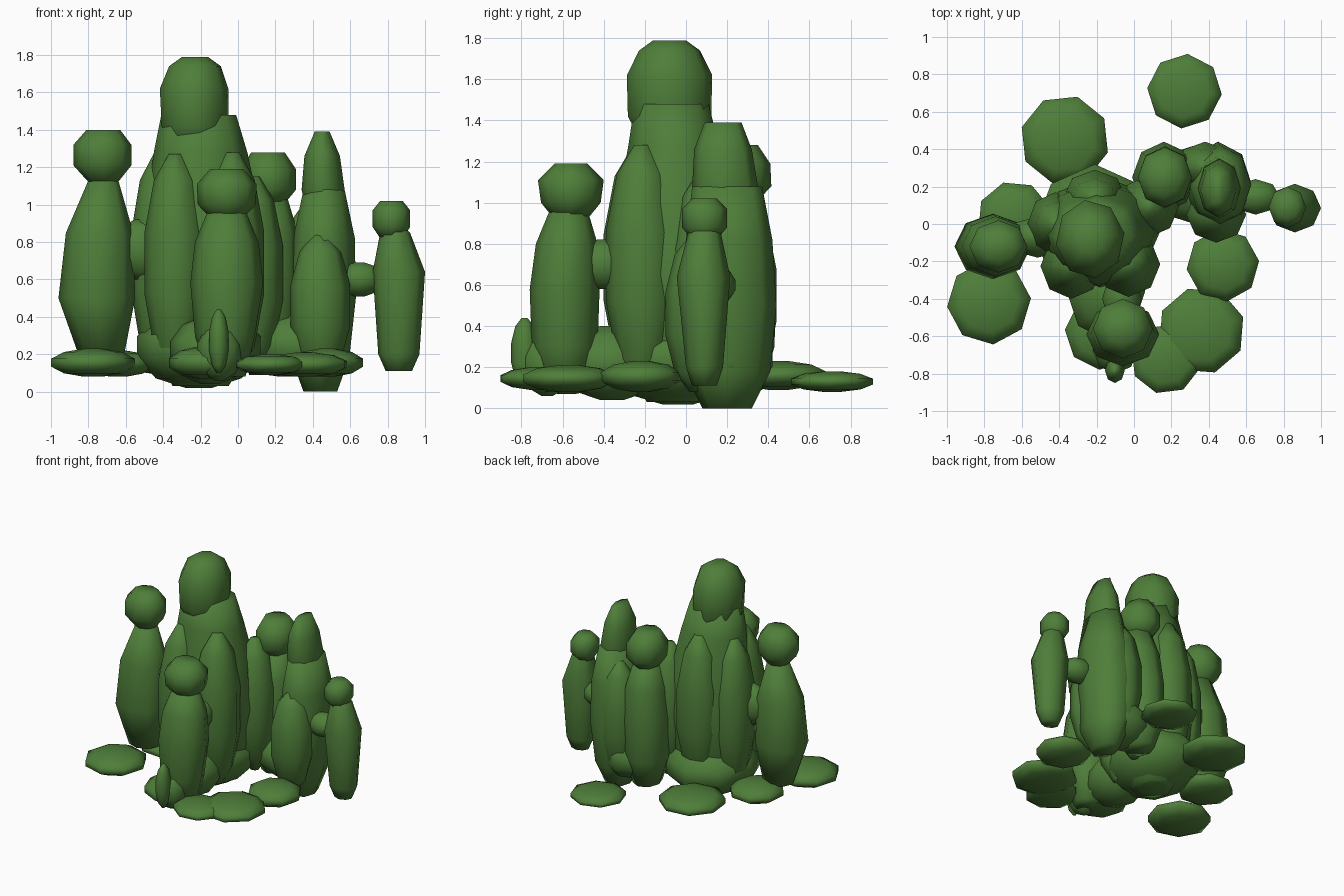
import bpy, bmesh, math

green = bpy.data.materials.new("leaf green")
green.diffuse_color = (0.078, 0.21, 0.042, 1)
SIDES = 8


def finish(name, bm):
    bmesh.ops.recalc_face_normals(bm, faces=bm.faces)
    mesh = bpy.data.meshes.new(name)
    bm.to_mesh(mesh)
    bm.free()
    mesh.materials.append(green)
    for p in mesh.polygons:
        p.use_smooth = True
    ob = bpy.data.objects.new(name, mesh)
    bpy.context.collection.objects.link(ob)
    return ob


def column(name, rings, turn=0.0):
    """Stack of eight-sided rings (x, y, z, x radius, y radius), capped."""
    bm = bmesh.new()
    loops = []
    for x, y, z, rx, ry in rings:
        loops.append([bm.verts.new((x + rx * math.cos(turn + math.tau * i / SIDES),
                                    y + ry * math.sin(turn + math.tau * i / SIDES), z))
                      for i in range(SIDES)])
    for a, b in zip(loops, loops[1:]):
        for i in range(SIDES):
            j = (i + 1) % SIDES
            bm.faces.new((a[i], a[j], b[j], b[i]))
    bm.faces.new(loops[0][::-1])
    bm.faces.new(loops[-1])
    return finish(name, bm)


def blob(name, x0, x1, y0, y1, z0, z1, turn=0.0):
    """Low-poly ellipsoid filling the given box."""
    cx, cy, cz = (x0 + x1) / 2, (y0 + y1) / 2, (z0 + z1) / 2
    rings = []
    for a in (-78, -48, -16, 16, 48, 78):
        a = math.radians(a)
        r = math.cos(a) / math.cos(math.radians(16))
        rings.append((cx, cy, cz + (z1 - z0) / 2 * math.sin(a) / math.sin(math.radians(78)),
                      r * (x1 - x0) / 2, r * (y1 - y0) / 2))
    return column(name, rings, turn)


# central tower with head
column("central_tower", [
    (-0.20, -0.04, 0.03, 0.15, 0.15), (-0.19, -0.04, 0.25, 0.27, 0.26),
    (-0.18, -0.04, 0.65, 0.32, 0.30), (-0.19, -0.05, 1.00, 0.30, 0.28),
    (-0.20, -0.06, 1.28, 0.25, 0.22), (-0.21, -0.07, 1.48, 0.20, 0.18)])
column("tower_head", [
    (-0.23, -0.08, 1.28, 0.12, 0.13), (-0.23, -0.08, 1.42, 0.18, 0.205),
    (-0.235, -0.08, 1.62, 0.185, 0.21), (-0.23, -0.08, 1.74, 0.14, 0.15),
    (-0.23, -0.08, 1.79, 0.07, 0.08)], 0.15)

# lobes wrapped around the tower
blob("front_left_lobe", -0.50, -0.17, -0.40, -0.05, 0.10, 1.27)
blob("front_right_lobe", -0.20, 0.14, -0.39, -0.04, 0.10, 1.28)
blob("left_lobe", -0.57, -0.27, -0.17, 0.17, 0.12, 1.27)
blob("back_lobe", -0.38, -0.04, -0.02, 0.29, 0.15, 1.30)
blob("back_right_lobe", -0.08, 0.24, -0.07, 0.26, 0.12, 1.15)

# base clumps
blob("tower_base", -0.54, 0.12, -0.40, 0.32, 0.02, 0.45)
blob("base_bridge", -0.36, 0.06, -0.62, -0.10, 0.04, 0.40)
blob("right_base", 0.05, 0.60, 0.0, 0.42, 0.08, 0.42)

# left stalk with head and joining arm
column("left_stalk", [
    (-0.73, -0.12, 0.19, 0.12, 0.11), (-0.755, -0.12, 0.50, 0.205, 0.175),
    (-0.74, -0.12, 0.85, 0.18, 0.16), (-0.72, -0.12, 1.13, 0.08, 0.08)])
column("left_head", [
    (-0.72, -0.12, 1.11, 0.07, 0.07), (-0.725, -0.12, 1.21, 0.155, 0.14),
    (-0.725, -0.12, 1.32, 0.155, 0.14), (-0.72, -0.12, 1.40, 0.09, 0.08)])
blob("left_arm", -0.68, -0.35, -0.18, 0.04, 0.60, 0.92)

# front stalk
column("front_stalk", [
    (-0.06, -0.59, 0.08, 0.10, 0.10), (-0.07, -0.59, 0.30, 0.16, 0.16),
    (-0.06, -0.59, 0.58, 0.195, 0.17), (-0.06, -0.58, 0.80, 0.17, 0.15),
    (-0.06, -0.57, 0.97, 0.10, 0.09)])
column("front_head", [
    (-0.06, -0.56, 0.92, 0.08, 0.08), (-0.06, -0.56, 1.00, 0.155, 0.145),
    (-0.06, -0.56, 1.11, 0.16, 0.16), (-0.06, -0.56, 1.19, 0.09, 0.08)])
blob("front_arm", -0.17, 0.04, -0.55, -0.25, 0.58, 0.82)
blob("front_sprout", -0.155, -0.05, -0.85, -0.72, 0.10, 0.44)
blob("front_sprout_low", -0.22, 0.02, -0.80, -0.55, 0.06, 0.36)

# back stalk
column("back_stalk", [
    (0.16, 0.25, 0.09, 0.10, 0.12), (0.15, 0.25, 0.30, 0.16, 0.18),
    (0.16, 0.25, 0.60, 0.17, 0.19), (0.17, 0.25, 0.85, 0.15, 0.16),
    (0.17, 0.25, 1.05, 0.09, 0.09)])
column("back_head", [
    (0.165, 0.25, 1.00, 0.08, 0.09), (0.165, 0.25, 1.08, 0.145, 0.165),
    (0.165, 0.25, 1.19, 0.145, 0.16), (0.16, 0.25, 1.28, 0.09, 0.10)])

# right stalk cluster
column("right_stalk", [
    (0.44, 0.20, 0.00, 0.09, 0.12), (0.44, 0.20, 0.18, 0.155, 0.21),
    (0.45, 0.21, 0.50, 0.18, 0.23), (0.46, 0.21, 0.82, 0.165, 0.21),
    (0.46, 0.20, 1.08, 0.11, 0.17)])
column("right_head", [
    (0.46, 0.19, 0.92, 0.08, 0.12), (0.455, 0.19, 1.08, 0.115, 0.16),
    (0.45, 0.18, 1.26, 0.095, 0.14), (0.45, 0.18, 1.39, 0.04, 0.09)])
blob("right_front_lobe", 0.28, 0.60, -0.10, 0.20, 0.08, 0.84)
blob("right_back_lobe", 0.22, 0.54, 0.16, 0.44, 0.10, 1.00)

# far right stalk with arm
column("far_right_stalk", [
    (0.86, 0.09, 0.11, 0.07, 0.06), (0.86, 0.09, 0.20, 0.11, 0.09),
    (0.86, 0.085, 0.64, 0.14, 0.13), (0.84, 0.09, 0.85, 0.08, 0.08),
    (0.82, 0.09, 0.90, 0.05, 0.05)])
column("far_right_head", [
    (0.82, 0.09, 0.82, 0.06, 0.06), (0.82, 0.09, 0.88, 0.10, 0.11),
    (0.82, 0.09, 0.97, 0.10, 0.11), (0.82, 0.09, 1.02, 0.06, 0.06)])
blob("far_right_arm", 0.52, 0.78, 0.05, 0.24, 0.51, 0.69)

# flat pads lying round the base: x, y, radius, bottom, top
pads = [(-0.775, -0.42, 0.225, 0.08, 0.23), (-0.64, 0.03, 0.20, 0.08, 0.22),
        (-0.37, 0.45, 0.24, 0.09, 0.23), (0.27, 0.71, 0.20, 0.08, 0.18),
        (0.475, -0.22, 0.195, 0.08, 0.23), (0.36, -0.57, 0.235, 0.08, 0.21),
        (0.17, -0.72, 0.19, 0.09, 0.20), (-0.17, -0.58, 0.20, 0.07, 0.24)]
for i, (x, y, r, z0, z1) in enumerate(pads):
    blob("ground_pad_%d" % (i + 1), x - r, x + r, y - r, y + r, z0, z1, 0.1 + 0.2 * i)
